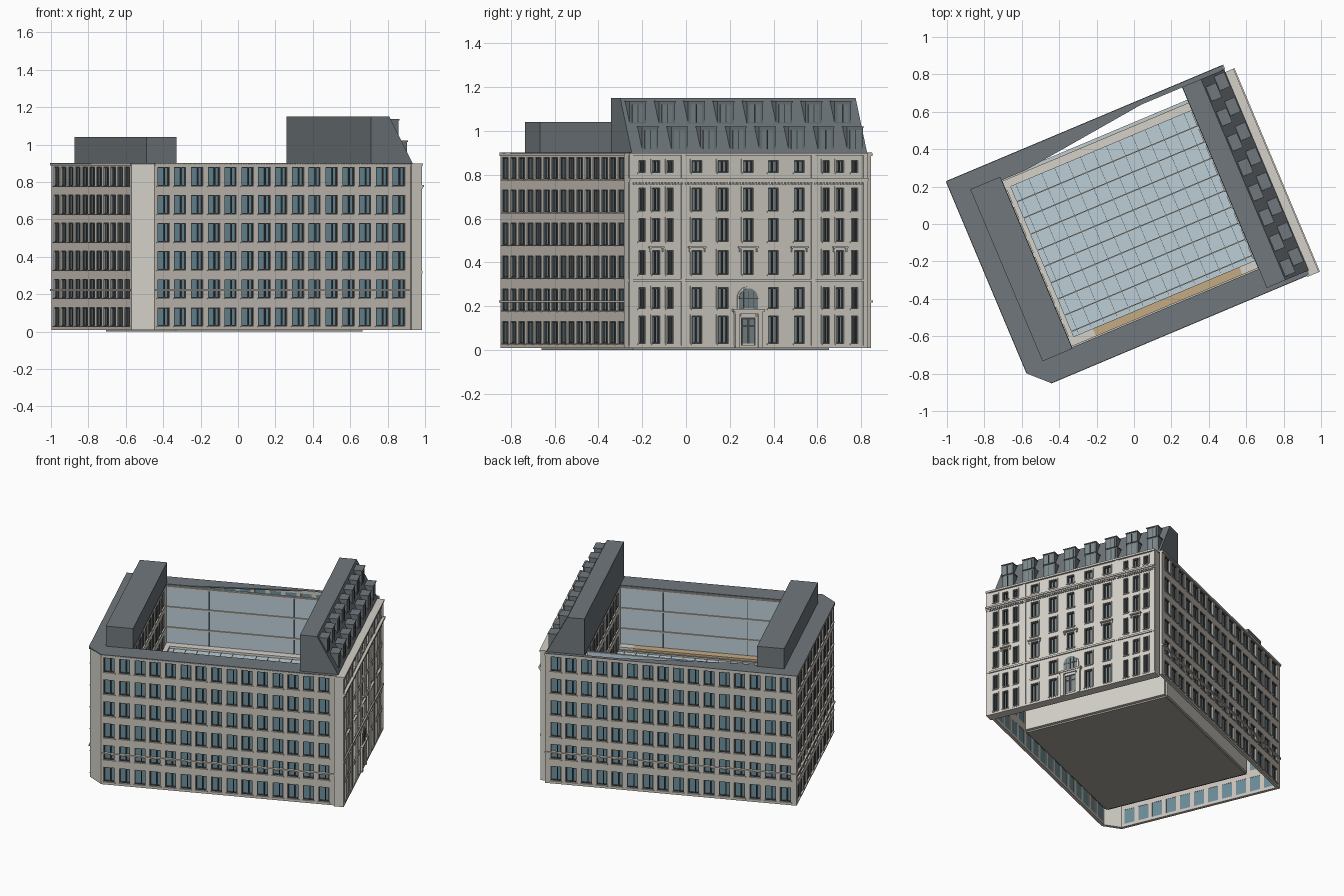
import bpy, bmesh
from math import radians, sin, cos, pi
from mathutils import Matrix

if "Cube" in bpy.data.objects:
    bpy.data.objects.remove(bpy.data.objects["Cube"])

SITE = Matrix.Rotation(radians(22.8), 4, 'Z')   # whole block is turned on its plot


def material(name, r, g, b):
    m = bpy.data.materials.new(name)
    m.diffuse_color = (r, g, b, 1)
    m.use_nodes = True
    m.node_tree.nodes["Principled BSDF"].inputs["Base Color"].default_value = m.diffuse_color
    return m


STONE = material("stone", .60, .56, .50)
PALE = material("pale_stone", .66, .64, .58)
ROOF = material("slate", .16, .185, .20)
DARK = material("dark_frame", .07, .075, .08)
GLASS = material("window_glass", .15, .27, .32)
GREY = material("grey_glass", .20, .25, .26)
CLEAR = material("atrium_glass", .50, .62, .67)
TAN = material("tan_deck", .55, .40, .23)
FLOOR = material("floor", .38, .37, .32)


def finish(name, bm, mat, frame):
    bmesh.ops.recalc_face_normals(bm, faces=bm.faces)
    me = bpy.data.meshes.new(name)
    bm.to_mesh(me)
    bm.free()
    me.materials.append(mat)
    ob = bpy.data.objects.new(name, me)
    me.transform(SITE @ frame)
    bpy.context.collection.objects.link(ob)


def boxes(name, mat, items, frame=Matrix()):
    """One object made of many (x0, x1, y0, y1, z0, z1) blocks."""
    bm = bmesh.new()
    for x0, x1, y0, y1, z0, z1 in items:
        m = Matrix.Translation(((x0 + x1) / 2, (y0 + y1) / 2, (z0 + z1) / 2))
        m = m @ Matrix.Diagonal((x1 - x0, y1 - y0, z1 - z0, 1))
        bmesh.ops.create_cube(bm, size=1, matrix=m)
    finish(name, bm, mat, frame)


def prism(name, mat, pts, vec, frame=Matrix()):
    bm = bmesh.new()
    f = bm.faces.new([bm.verts.new(p) for p in pts])
    r = bmesh.ops.extrude_face_region(bm, geom=[f], use_keep_orig=True)
    bmesh.ops.translate(bm, vec=vec, verts=[g for g in r['geom'] if isinstance(g, bmesh.types.BMVert)])
    finish(name, bm, mat, frame)


def face(u, v, deg):
    """Wall frame: x along the wall, y inwards, z up."""
    return Matrix.Translation((u, v, 0)) @ Matrix.Rotation(radians(deg), 4, 'Z')


def wall(name, frame, length, cols, rows, mat, thick=.02, recess=.014, bars=(.62,), glass=GLASS, top=.895):
    """Wall with real openings: spandrel bands, piers, recessed panes and bars."""
    z_edges = [.01] + [z for r in rows for z in r] + [top]
    x_edges = [0] + [x for c in cols for x in c] + [length]
    stone = [(0, length, 0, thick, a, b) for a, b in zip(z_edges[::2], z_edges[1::2])]
    frames, sills = [], []
    for a, b in rows:
        stone += [(c, d, 0, thick, a, b) for c, d in zip(x_edges[::2], x_edges[1::2])]
        for c, d in cols:
            f, y0, y1 = .005, recess - .009, recess
            frames += [(c, c + f, y0, y1, a, b), (d - f, d, y0, y1, a, b),
                       (c, d, y0, y1, a, a + f), (c, d, y0, y1, b - f, b)]
            frames += [(c + (d - c) * t - .003, c + (d - c) * t + .003, y0, y1, a, b) for t in bars]
            sills.append((c - .004, d + .004, -.006, .005, a - .006, a))
    boxes(name, mat, stone, frame)
    boxes(name + "_frames", DARK, frames, frame)
    boxes(name + "_sills", mat, sills, frame)
    boxes(name + "_panes", glass, [(c, d, recess, recess + .004, a, b) for c, d in cols for a, b in rows], frame)


def even(n, first, step, w):
    return [(first + i * step - w / 2, first + i * step + w / 2) for i in range(n)]


FLOORS = [(.03 + .15 * i, .13 + .15 * i) for i in range(6)]

# Three modern street walls, each with a string course and coping
for name, fr, length, n, first in (
        ("front_wall", face(-.74, -.607, 0), 1.495, 15, .052),
        ("left_wall", face(-.832, .593, -90), 1.106, 11, .068),
        ("back_wall", face(.77, .593, 180), 1.602, 16, .07)):
    wall(name, fr, length, even(n, first, .0975, .070), FLOORS, STONE)
    boxes(name + "_courses", STONE, [(0, length, -.008, .012, .218, .227),
                                     (0, length, -.006, .02, .886, .9)], fr)
boxes("chamfer_corner", PALE, [(0, .131, 0, .02, .01, .9)], face(-.832, -.513, -45.6))

# Classical facade
CF = face(.80, -.62, 90)
L, MID = 1.18, .59
side = [(.387, .032), (.455, .038), (.526, .032)]
offs = [(0, .05)] + [(s * o, w) for s in (-1, 1) for o, w in [(.124, .05), (.253, .05)] + side]
cols = sorted((MID + o - w / 2, MID + o + w / 2) for o, w in offs)
rows = [(.03, .155), (.19, .285), (.345, .455), (.495, .60), (.635, .74), (.81, .865)]
wall("classical_facade", CF, L, cols, rows, PALE, thick=.055, bars=(.5,), glass=GREY)
surround, hoods = [], []
for i, (a, b) in enumerate(rows):
    for j, (c, d) in enumerate(cols):
        if i < 2 and j == 5:
            continue
        surround += [(c - .008, c, -.005, .01, a, b), (d, d + .008, -.005, .01, a, b),
                     (c - .008, d + .008, -.005, .01, b, b + .007)]
        if i == 2 and j in (1, 3, 5, 7, 9):
            e = .024 if j == 5 else .018
            hoods += [(c - e, d + e, -.014, .01, b + .01, b + .017),
                      (c - e + .004, c - e + .01, -.01, .01, b - .008, b + .01),
                      (d + e - .01, d + e - .004, -.01, .01, b - .008, b + .01)]
boxes("window_surrounds", PALE, surround, CF)
boxes("window_hoods", PALE, hoods, CF)
boxes("facade_cornices", PALE, [
    (0, L, -.008, .01, .312, .324), (0, L, -.012, .01, .766, .774), (0, L, -.018, .01, .774, .785),
    (0, L, -.012, .055, .888, .9), (0, L, -.006, .01, .01, .022)], CF)
boxes("cornice_dentils", PALE, [(.006 + .016 * i, .014 + .016 * i, -.010, .01, .755, .766) for i in range(73)], CF)
boxes("facade_pilasters", PALE, [(x - .009, x + .009, -.006, .01, .01, .89)
                                 for x in (.01, MID - .322, MID + .322, L - .01)], CF)

# Entrance: portico, double door and arched fanlight
boxes("door_surround", PALE, [
    (MID - .068, MID - .046, -.014, .02, .01, .165), (MID + .046, MID + .068, -.014, .02, .01, .165),
    (MID - .046, MID - .036, -.007, .02, .01, .155), (MID + .036, MID + .046, -.007, .02, .01, .155),
    (MID - .07, MID + .07, -.014, .02, .165, .177), (MID - .078, MID + .078, -.018, .02, .177, .188),
    (MID - .036, MID + .036, -.007, .02, .148, .165)], CF)
boxes("door_recess", DARK, [(MID - .037, MID + .037, -.002, .03, .01, .15)], CF)
boxes("door_panels", GREY, [(MID + s * .018 - .011, MID + s * .018 + .011, -.004, .01, z, z + h)
                            for s in (-1, 1) for z, h in ((.03, .075), (.115, .025))], CF)


def arch(r, y, z=.235):
    return [(MID + r, y, .189)] + [(MID + r * cos(pi * k / 12), y, z + r * sin(pi * k / 12))
                                   for k in range(13)] + [(MID - r, y, .189)]


prism("fanlight_surround", PALE, arch(.055, -.006), (0, .03, 0), CF)
prism("fanlight_glass", GREY, arch(.047, -.009), (0, .02, 0), CF)
boxes("fanlight_bars", DARK, [(MID - .047, MID + .047, -.011, 0, .233, .237)]
      + [(MID + x - .001, MID + x + .001, -.011, 0, .189, .268) for x in (-.024, 0, .024)], CF)

# Flat roof ring; the rear strip tapers away and leaves an open gap
for name, pts in (
        ("roof_left", [(-.838, .599), (-.838, -.515), (-.738, -.613), (-.56, -.613), (-.56, .599)]),
        ("roof_front", [(-.56, -.613), (.76, -.613), (.76, -.48), (-.56, -.48)]),
        ("roof_right", [(.52, -.48), (.765, -.48), (.765, .599), (.52, .575)]),
        ("roof_back", [(-.56, .49), (-.42, .49), (.30, .575), (.76, .575), (.76, .599), (-.56, .599)])):
    prism(name, ROOF, [(u, v, .894) for u, v in pts], (0, 0, .008))
boxes("roof_plant_room", ROOF, [(-.735, -.562, -.487, .51, .9, 1.04)])

# Mansard roof with two rows of dormers
prism("mansard_roof", ROOF, [(.522, -.59, .9), (.765, -.59, .9), (.63, -.59, 1.15), (.522, -.59, 1.15)], (0, 1.165, 0))
dorm, edge, pane, bars = [], [], [], []
for front, z0, z1, start in ((.755, .908, 1.015, -.495), (.692, 1.028, 1.13, -.53)):
    for i in range(8):
        v = start + .145 * i
        dorm.append((front - .12, front, v - .04, v + .04, z0, z1))
        edge.append((front - .10, front + .004, v - .042, v + .042, z1, z1 + .006))
        pane.append((front, front + .003, v - .027, v + .027, z0 + .01, z1 - .01))
        bars.append((front, front + .005, v - .002, v + .002, z0 + .01, z1 - .01))
boxes("dormers", ROOF, dorm)
boxes("dormer_caps", ROOF, edge)
boxes("dormer_panes", GREY, pane)
boxes("dormer_bars", DARK, bars)

# Atrium: stone side walls with windows above the glass roof, glazed end walls, floor
for name, fr in (("atrium_left_wall", face(-.56, -.48, 90)), ("atrium_right_wall", face(.52, .49, -90))):
    wall(name, fr, .97, even(9, .097, .097, .066), FLOORS[3:], PALE, recess=.012)
for name, fr in (("atrium_back_glazing", face(-.56, .49, 0)), ("atrium_front_glazing", face(.52, -.48, 180))):
    boxes(name, CLEAR, [(0, 1.08, 0, .012, .48, .893)], fr)
    boxes(name + "_base", PALE, [(0, 1.08, 0, .012, .01, .48)], fr)
    boxes(name + "_rails", STONE, [(0, 1.08, -.008, .01, z, z + .01) for z in (.60, .74, .88)], fr)
    boxes(name + "_posts", DARK, [(x - .002, x + .002, -.004, .01, .48, .89) for x in (.27, .81)], fr)
boxes("atrium_floor", FLOOR, [(-.56, .52, -.48, .49, 0, .01)])

# Glass roof over the court, with beams, fine bars and edge ledges
Z = .485
boxes("court_glass_roof", CLEAR, [(-.56, .52, -.48, .49, Z - .01, Z)])
boxes("court_roof_beams", STONE, [(-.56, .52, -.40 + .094 * i - .003, -.40 + .094 * i + .003, Z - .01, Z + .01) for i in range(10)])
boxes("court_roof_bars", DARK, [(-.50 + .075 * i - .001, -.50 + .075 * i + .001, -.42, .44, Z - .01, Z + .003) for i in range(14)])
boxes("court_ledges", PALE, [(-.56, .52, .44, .49, Z - .01, Z + .015), (-.56, -.53, -.48, .49, Z - .01, Z + .015),
                             (-.56, -.42, -.48, -.43, Z - .01, Z + .015), (.43, .52, -.48, -.43, Z - .01, Z + .015)])
boxes("court_deck", TAN, [(-.42, .43, -.48, -.43, Z - .01, Z + .013)])
